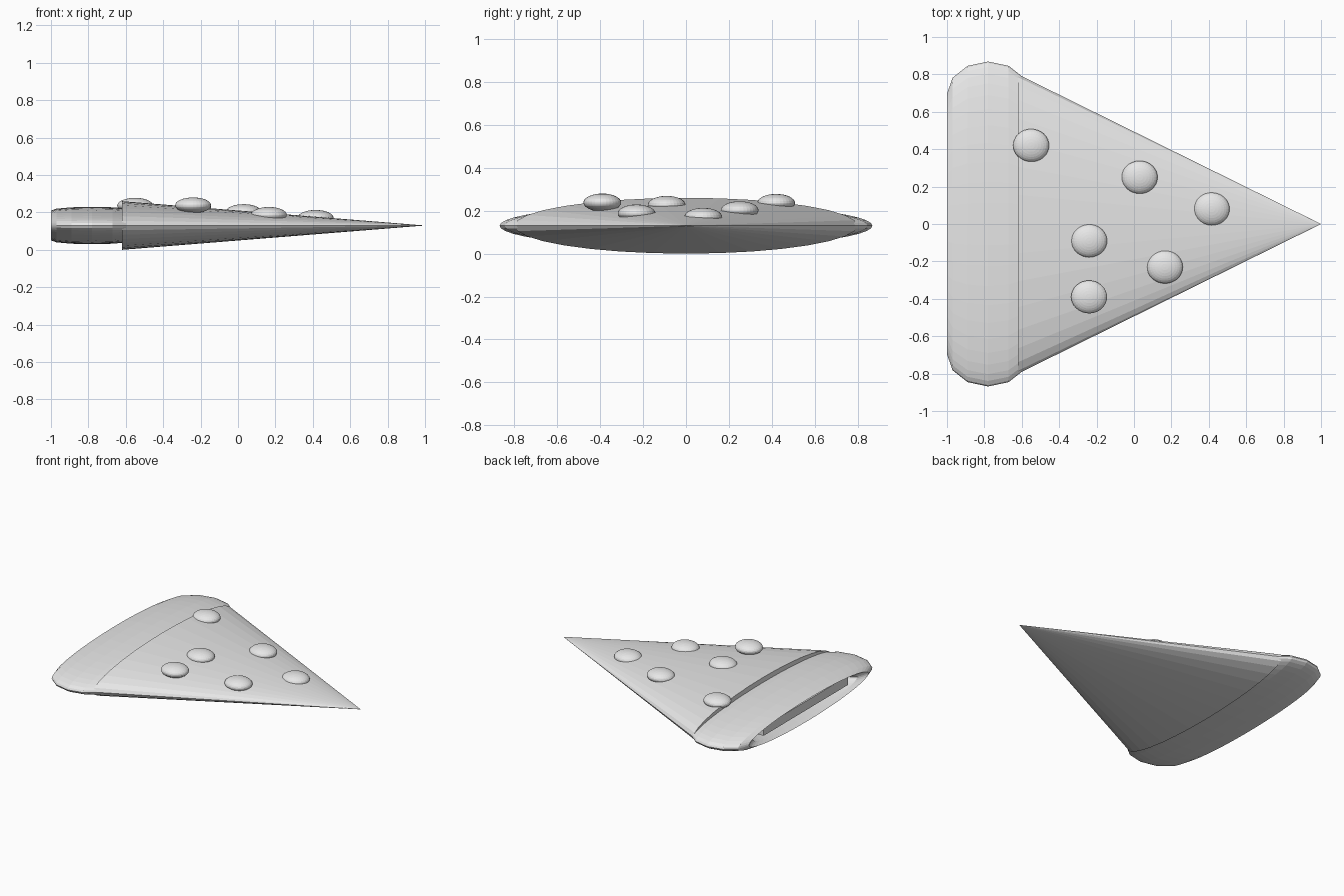
import bpy
import math
from mathutils import Matrix, Vector

if "Cube" in bpy.data.objects:
    bpy.data.objects.remove(bpy.data.objects["Cube"])

MID_Z = 0.13          # height of the slice's centre plane

grey = bpy.data.materials.new("light_grey")
grey.diffuse_color = (0.8, 0.8, 0.8, 1.0)
grey.use_nodes = True
grey.node_tree.nodes["Principled BSDF"].inputs["Base Color"].default_value = grey.diffuse_color


def finish(name, size, location, turn=None):
    """Bake turn, size and place into the active object's mesh."""
    obj = bpy.context.object
    obj.name = name
    obj.data.name = name
    m = Matrix.Translation(Vector(location)) @ Matrix.Diagonal((*size, 1.0))
    if turn:
        m = m @ turn
    obj.data.transform(m)
    obj.data.materials.clear()
    obj.data.materials.append(grey)
    return obj


along_x = Matrix.Rotation(math.radians(90), 4, 'Y')

# Slice: a flattened cone with its point towards +x
bpy.ops.mesh.primitive_cone_add(vertices=32, radius1=1, radius2=0, depth=2)
finish("slice", (0.81, 0.80, 0.13), (0.19, 0, MID_Z), along_x)

# Crust: a flattened ring around the x axis, open in the middle
bpy.ops.mesh.primitive_torus_add(major_segments=48, minor_segments=12,
                                 major_radius=1.0, minor_radius=0.25)
finish("crust", (0.88, 0.695, 0.08), (-0.78, 0, MID_Z), along_x)

# Filling: a slab inside the crust, seen through the opening at the back
bpy.ops.mesh.primitive_cube_add(size=1)
finish("filling", (0.53, 0.98, 0.066), (-0.71, 0, MID_Z + 0.019))

# Toppings: flattened balls resting in the upper surface
toppings = [(-0.55, 0.42, 0.236), (0.03, 0.25, 0.202), (0.415, 0.08, 0.171),
            (-0.24, -0.09, 0.227), (0.165, -0.23, 0.187), (-0.24, -0.39, 0.238)]
for i, place in enumerate(toppings):
    bpy.ops.mesh.primitive_uv_sphere_add(segments=32, ring_count=16, radius=1)
    finish(f"topping_{i + 1}", (0.096, 0.088, 0.042), place)
